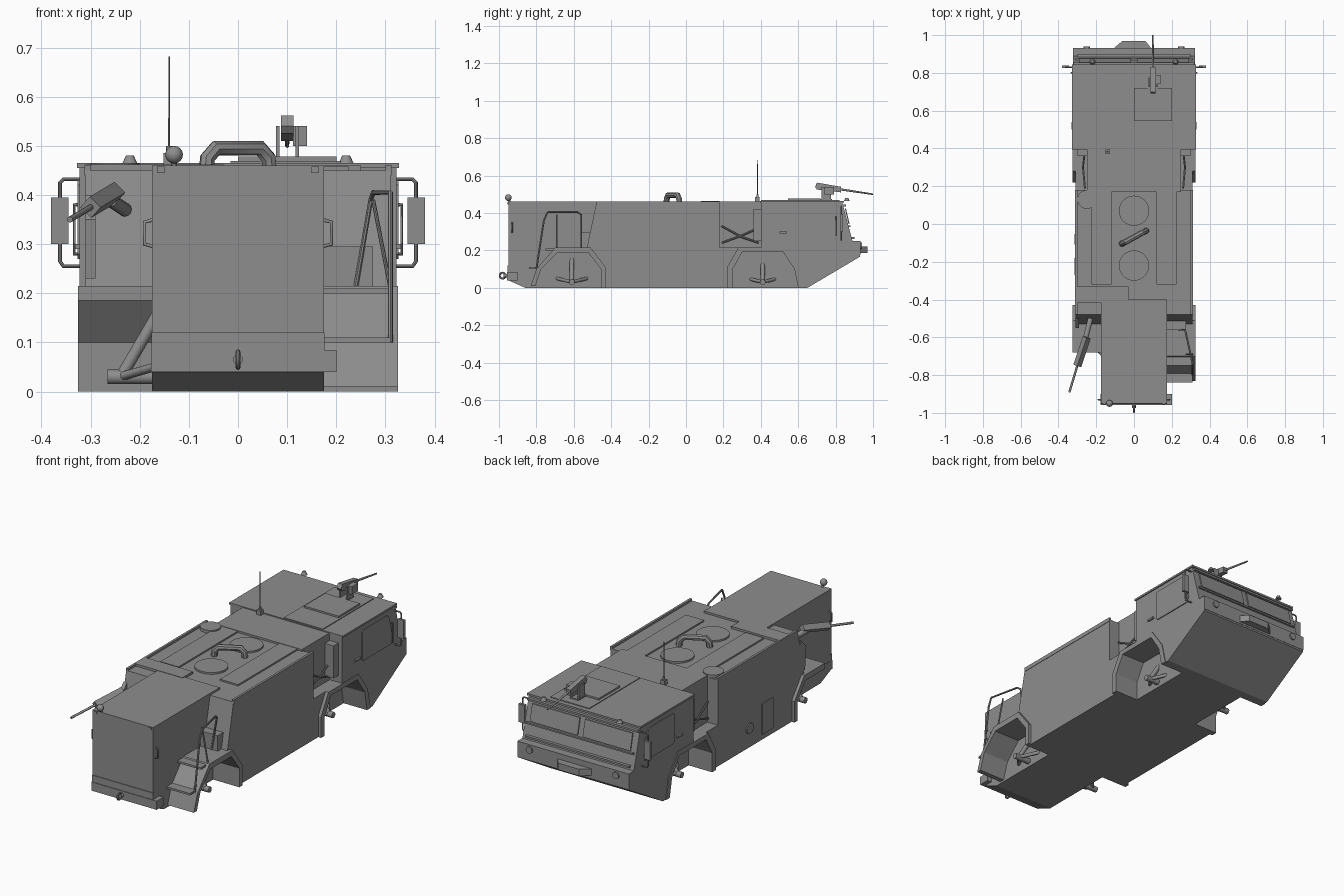
import bpy, bmesh, math
from mathutils import Vector

cube = bpy.data.objects.get("Cube")
if cube:
    bpy.data.objects.remove(cube, do_unlink=True)

grey = bpy.data.materials.new("matt grey paint")
grey.use_nodes = True
GREY = (0.27, 0.27, 0.27, 1)
grey.diffuse_color = GREY
grey.node_tree.nodes["Principled BSDF"].inputs["Base Color"].default_value = GREY


def finish(name, bm):
    bmesh.ops.recalc_face_normals(bm, faces=bm.faces)
    mesh = bpy.data.meshes.new(name)
    bm.to_mesh(mesh)
    bm.free()
    mesh.materials.append(grey)
    obj = bpy.data.objects.new(name, mesh)
    bpy.context.collection.objects.link(obj)
    return obj


def prism(name, pts, a, b, axis="x"):
    """Extrude a flat outline between a and b along x (y,z points) or z (x,y points)."""
    bm = bmesh.new()
    place = (lambda p, d: (d, *p)) if axis == "x" else (lambda p, d: (*p, d))
    low = [bm.verts.new(place(p, a)) for p in pts]
    high = [bm.verts.new(place(p, b)) for p in pts]
    bm.faces.new(low)
    bm.faces.new(high)
    for i in range(len(pts)):
        j = (i + 1) % len(pts)
        bm.faces.new((low[i], low[j], high[j], high[i]))
    return finish(name, bm)


def box(name, x0, x1, y0, y1, z0, z1):
    return prism(name, [(y0, z0), (y1, z0), (y1, z1), (y0, z1)], x0, x1)


def rod(name, a, b, r, r2=None, sides=12):
    a, b = Vector(a), Vector(b)
    bm = bmesh.new()
    bmesh.ops.create_cone(bm, cap_ends=True, segments=sides, radius1=r,
                          radius2=r if r2 is None else r2, depth=(b - a).length)
    turn = (b - a).to_track_quat("Z", "Y").to_matrix().to_4x4()
    turn.translation = (a + b) / 2
    bm.transform(turn)
    return finish(name, bm)


def tube(name, pts, r):
    """Bent pipe through a few points, turned into a mesh."""
    curve = bpy.data.curves.new(name, "CURVE")
    curve.dimensions = "3D"
    curve.bevel_depth = r
    curve.bevel_resolution = 2
    curve.use_fill_caps = True
    spline = curve.splines.new("POLY")
    spline.points.add(len(pts) - 1)
    for point, co in zip(spline.points, pts):
        point.co = (*co, 1)
    temp = bpy.data.objects.new(name, curve)
    bpy.context.collection.objects.link(temp)
    graph = bpy.context.evaluated_depsgraph_get()
    mesh = bpy.data.meshes.new_from_object(temp.evaluated_get(graph))
    bpy.data.objects.remove(temp, do_unlink=True)
    mesh.materials.clear()
    mesh.materials.append(grey)
    obj = bpy.data.objects.new(name, mesh)
    bpy.context.collection.objects.link(obj)
    return obj


def ball(name, centre, r):
    bm = bmesh.new()
    bmesh.ops.create_uvsphere(bm, u_segments=12, v_segments=8, radius=r)
    bmesh.ops.translate(bm, verts=bm.verts, vec=centre)
    return finish(name, bm)


# Main hull blocks
prism("rear_box", [(-.95, .04), (-.86, 0), (-.4, 0), (-.4, .46), (-.95, .46)], -.175, .175)
prism("mid_body", [(-.44, 0), (.24, 0), (.24, .1), (.29, .19), (.29, .215), (.18, .215),
                   (.18, .45), (-.48, .45), (-.53, .215), (-.51, .19), (-.44, .1)], -.31, .31)
box("front_core", -.19, .19, .2, .65, 0, .3)
box("neck", -.25, .25, .17, .41, .2, .46)
prism("cab", [(.4, .19), (.52, .19), (.58, .1), (.6, 0), (.65, 0), (.93, .166), (.93, .215),
              (.89, .25), (.835, .46), (.4, .46)], -.322, .322)
box("cab_roof", -.328, .328, .395, .845, .455, .465)

# Nose, bumper and front face ledges
prism("bumper_centre", [(-.12, .92), (-.06, .97), (.06, .97), (.1, .92)], .185, .22, "z")
box("bumper", -.322, .322, .88, .932, .175, .25)
box("grille_bar", -.3, .3, .86, .9, .262, .272)
box("screen_sill", -.31, .31, .85, .88, .325, .333)
box("screen_hood", -.32, .32, .83, .855, .435, .445)
for s in (-1, 1):
    rod("headlamp", (s * .25, .92, .225), (s * .25, .94, .225), .018)
    prism("windscreen", [(.882, .34), (.888, .34), (.868, .425), (.862, .425)][::s],
          min(s * .015, s * .29), max(s * .015, s * .29)).location.y = -.013

# Wheel arches
front_arch = [(.22, 0), (.22, .11), (.28, .215), (.53, .215), (.605, .11), (.63, 0),
              (.6, 0), (.58, .1), (.52, .19), (.3, .19), (.25, .1), (.25, 0)]
rear_arch = [(-.43, 0), (-.43, .11), (-.51, .215), (-.7, .215), (-.8, .1), (-.83, .01),
             (-.805, .01), (-.775, .1), (-.69, .185), (-.52, .185), (-.455, .1), (-.455, 0)]
short_arch = rear_arch[:3] + [(-.68, .215), (-.68, .185)] + rear_arch[9:]
for s in (-1, 1):
    prism("front_arch", front_arch, s * .18, s * .326)
    prism("rear_arch", rear_arch if s > 0 else short_arch, s * .17, s * .326)

for s in (-1, 1):
    # Hub stubs and suspension links
    for y in (-.61, .41):
        rod("axle_stub", (s * .16, y, .03), (s * .265, y, .03), .015)
        rod("strut", (s * .165, y, .155), (s * .235, y, .035), .012)
        for d in (-.08, .08):
            rod("link_arm", (s * .17, y + d, .05), (s * .24, y, .03), .009)
    # Mirrors and grab frames
    box("mirror", s * .345, s * .38, .825, .84, .3, .395)
    tube("mirror_bracket", [(s * .315, .83, .255), (s * .355, .83, .255), (s * .362, .83, .265),
                            (s * .362, .83, .425), (s * .355, .83, .432), (s * .315, .83, .432)], .004)
    tube("grab_rail", [(s * .32, .8, .28), (s * .333, .8, .28), (s * .333, .8, .38), (s * .32, .8, .38)], .004)
    # Cab door window and handle
    prism("side_window", [(.57, .27), (.8, .27), (.81, .3), (.78, .42), (.765, .43), (.57, .43), (.56, .42), (.56, .28)],
          s * .32, s * .327)
    box("door_handle", s * .32, s * .332, .5, .54, .29, .3)
    # Crossed pipes beside the neck
    tube("cross_pipe", [(s * .26, .19, .33), (s * .27, .3, .27), (s * .26, .39, .24)], .005)
    tube("cross_pipe", [(s * .26, .19, .24), (s * .27, .3, .28), (s * .26, .39, .32)], .005)
    box("neck_locker", s * .24, s * .3, .36, .4, .25, .42)
    # Roof lamps, rims and panels
    rod("roof_lamp", (s * .22, .86, .463), (s * .22, .86, .48), .016, .008)
    box("roof_rim", s * .3, s * .312, -.48, .18, .44, .461)
    box("roof_panel", s * .12, s * .225, -.32, .18, .445, .458)
    # Rear box handles and corner lugs
    tube("rear_handle", [(s * .17, -.93, .295), (s * .19, -.93, .3), (s * .19, -.93, .345), (s * .17, -.93, .35)], .004)
    box("top_hinge", s * .15, s * .165, -.955, -.94, .445, .458)

# Engine deck
for y in (.07, -.22):
    rod("fan_cover", (0, y, .445), (0, y, .459), .08, sides=32)
box("deck_box", -.31, -.03, -.415, -.33, .44, .462)
rod("filler_cap", (-.25, .13, .44), (-.25, .13, .465), .05, sides=24)
handle = [(-.065, -.105, .44), (-.062, -.103, .475), (-.045, -.095, .495),
          (.045, -.045, .495), (.062, -.037, .475), (.065, -.035, .44)]
tube("deck_pipe", handle, .016)

# Aerial and rear lamp
box("aerial_base", -.152, -.128, .37, .394, .455, .485)
rod("aerial_spring", (-.14, .382, .485), (-.14, .382, .5), .006)
rod("aerial", (-.14, .382, .5), (-.14, .382, .682), .0025, .0015, 6)
rod("lamp_post", (-.13, -.94, .455), (-.13, -.95, .475), .006)
ball("rear_lamp", (-.13, -.95, .482), .018)

# Roof hatch
box("hatch_base", -.015, .21, .4, .82, .463, .469)
box("hatch_lid", 0, .2, .545, .72, .465, .478)

# Roof gun
box("gun_ring", .075, .125, .72, .78, .465, .475)
for x in (.077, .117):
    box("gun_cradle", x, x + .007, .725, .775, .47, .54)
prism("gun_receiver", [(.69, .54), (.7, .562), (.83, .54), (.83, .51), (.7, .525)], .087, .113)
rod("gun_barrel", (.1, .82, .527), (.1, 1, .5), .006, .004)
box("ammo_box", .112, .14, .74, .79, .5, .54)

# Rear corner gun on its bracket
rod("corner_gun_mount", (-.23, -.5, .37), (-.26, -.62, .39), .014)
rod("corner_gun_body", (-.25, -.6, .405), (-.3, -.75, .375), .022, sides=4)
rod("corner_gun_barrel", (-.3, -.75, .375), (-.342, -.89, .35), .006)
prism("corner_shield", [(-.5, .23), (-.54, .23), (-.55, .35), (-.5, .4)], -.31, -.29)

# Step rail and treads over the rear arch
tube("step_rail", [(.31, -.8, .1), (.31, -.76, .36), (.31, -.74, .405), (.275, -.58, .405),
                   (.27, -.56, .39), (.24, -.56, .215)], .005)
tube("rail_brace", [(.275, -.69, .39), (.31, -.69, .21)], .004)
box("upper_tread", .175, .31, -.75, -.7, .2, .21)
box("lower_tread", .175, .31, -.84, -.78, .1, .11)
box("tool_case", .175, .275, -.56, -.5, .215, .295)

# Rear bumper strip and tow eye
box("rear_strip", -.177, .2, -.957, -.9, .04, .085)
box("rear_ledge", -.176, .176, -.954, -.93, .085, .12)
rod("tow_pin", (0, -.95, .065), (0, -.975, .065), .01)
ring = [(0, -.98 + .016 * math.cos(i * math.pi / 6), .065 + .016 * math.sin(i * math.pi / 6)) for i in range(13)]
tube("tow_eye", ring, .005)

# Left flank port and locker door
rod("flank_port", (-.305, -.08, .1), (-.316, -.08, .1), .028, sides=24)
box("flank_door", -.316, -.3, -.27, -.18, .03, .19)

# Rounded parts get smooth shading
SMOOTH = ("pipe", "bracket", "lamp", "rail", "eye", "barrel", "cap", "cover", "strut", "stub", "arm", "aerial")
for obj in bpy.context.collection.objects:
    obj.select_set(obj.type == "MESH" and any(w in obj.name for w in SMOOTH))
    if obj.select_get():
        bpy.context.view_layer.objects.active = obj
bpy.ops.object.shade_smooth_by_angle(angle=math.radians(40))
